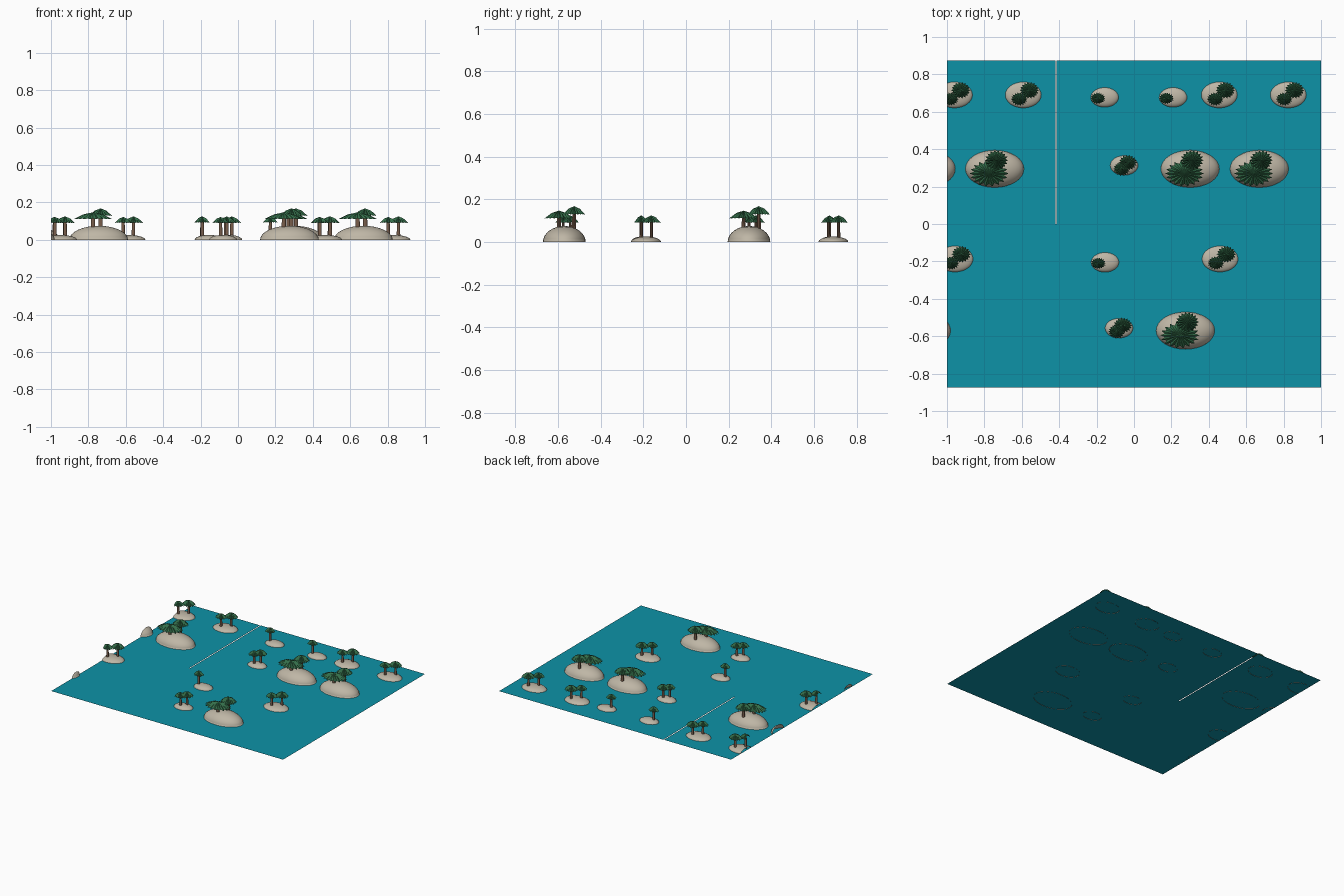
import bpy, bmesh, math
from mathutils import Matrix, Vector

if "Cube" in bpy.data.objects:
    bpy.data.objects.remove(bpy.data.objects["Cube"])


def material(name, rgb):
    m = bpy.data.materials.new(name)
    m.diffuse_color = (*rgb, 1)
    m.use_nodes = True
    m.node_tree.nodes["Principled BSDF"].inputs["Base Color"].default_value = m.diffuse_color
    return m


WATER = material("water", (0.004, 0.29, 0.39))
SAND = material("sand", (0.52, 0.47, 0.38))
BARK = material("bark", (0.19, 0.11, 0.07))
LEAF = material("leaf", (0.035, 0.16, 0.07))


def finish(bm, name, mat, smooth=False):
    # trim everything at the left edge of the sea
    geom = bm.verts[:] + bm.edges[:] + bm.faces[:]
    bmesh.ops.bisect_plane(bm, geom=geom, plane_co=(-1, 0, 0),
                           plane_no=(-1, 0, 0), clear_outer=True)
    if bm.faces:
        me = bpy.data.meshes.new(name)
        bm.to_mesh(me)
        me.materials.append(mat)
        for p in me.polygons:
            p.use_smooth = smooth
        bpy.context.collection.objects.link(bpy.data.objects.new(name, me))
    bm.free()


def sheet(name, x0, x1, y0, y1):
    bm = bmesh.new()
    bm.faces.new([bm.verts.new((x, y, 0.002)) for x, y in
                  ((x0, y0), (x1, y0), (x1, y1), (x0, y1))])
    finish(bm, name, WATER)


def dome(cx, cy, rx, ry, h):
    bm = bmesh.new()
    bmesh.ops.create_uvsphere(bm, u_segments=32, v_segments=16, radius=1)
    bmesh.ops.bisect_plane(bm, geom=bm.verts[:] + bm.edges[:] + bm.faces[:],
                           plane_co=(0, 0, 0), plane_no=(0, 0, -1), clear_outer=True)
    bmesh.ops.scale(bm, vec=(rx, ry, h), verts=bm.verts)
    bmesh.ops.translate(bm, vec=(cx, cy, 0), verts=bm.verts)
    finish(bm, "island", SAND, True)


def palm(cx, cy, rx, ry, rim, apex, base, thick):
    # trunk, tapering upward
    bm = bmesh.new()
    top = rim + 0.6 * (apex - rim)
    bmesh.ops.create_cone(bm, cap_ends=True, segments=10, radius1=thick,
                          radius2=thick * 0.8, depth=top - base)
    bmesh.ops.scale(bm, vec=(1.3, 1, 1), verts=bm.verts)
    bmesh.ops.translate(bm, vec=(cx, cy, (top + base) / 2), verts=bm.verts)
    finish(bm, "palm_trunk", BARK)
    # crown of folded leaves: ridge runs to each tip, valleys between
    bm = bmesh.new()
    n = 18
    hub = bm.verts.new((cx, cy, apex))
    h = apex - rim

    def ring(k, r, z):
        a = math.pi * k / n
        return bm.verts.new((cx + rx * r * math.cos(a), cy + ry * r * math.sin(a), z))

    mid = [ring(k, 0.5, rim + h * (0.7 if k % 2 == 0 else 0.5)) for k in range(2 * n)]
    end = [ring(k, 1.0 if k % 2 == 0 else 0.78, rim + h * (0.0 if k % 2 == 0 else 0.1))
           for k in range(2 * n)]
    for k in range(2 * n):
        j = (k + 1) % (2 * n)
        bm.faces.new((hub, mid[k], mid[j]))
        bm.faces.new((mid[k], end[k], end[j]))
        bm.faces.new((mid[k], end[j], mid[j]))
    finish(bm, "palm_crown", LEAF)


# island kinds: dome size, then palms (dx, dy, rx, ry, rim, apex, base, thickness)
KINDS = {
    "large": ((0.157, 0.10, 0.075), [
        (-0.03, -0.025, 0.105, 0.07, 0.110, 0.147, 0.05, 0.010),
        (0.01, 0.046, 0.062, 0.054, 0.128, 0.168, 0.05, 0.010)]),
    "medium": ((0.097, 0.07, 0.026), [
        (-0.022, -0.022, 0.045, 0.036, 0.090, 0.122, 0.01, 0.008),
        (0.033, 0.025, 0.052, 0.045, 0.090, 0.125, 0.01, 0.008)]),
    "small": ((0.075, 0.053, 0.026), [
        (-0.036, -0.005, 0.040, 0.031, 0.092, 0.125, 0.01, 0.008)]),
    "grove": ((0.075, 0.053, 0.026), [
        (-0.013, -0.018, 0.045, 0.038, 0.090, 0.122, 0.01, 0.008),
        (0.02, 0.015, 0.050, 0.042, 0.090, 0.125, 0.01, 0.008)]),
}
SPOTS = {
    "large": [(-1.112, 0.295), (-0.745, 0.295), (0.30, 0.295), (0.67, 0.295),
              (-1.137, -0.57), (0.275, -0.57)],
    "medium": [(-0.96, 0.69), (-0.592, 0.69), (0.456, 0.69), (0.825, 0.69),
               (-0.957, -0.187), (0.46, -0.187)],
    "small": [(-0.157, 0.677), (0.209, 0.677), (-0.155, -0.205)],
    "grove": [(-0.053, 0.313), (-0.08, -0.557)],
}

# sea surface with the narrow gap running to the back edge
GAP = -0.418
sheet("sea_front", -1, 1, -0.873, 0)
sheet("sea_back_left", -1, GAP - 0.003, 0, 0.873)
sheet("sea_back_right", GAP + 0.003, 1, 0, 0.875)

for kind, spots in SPOTS.items():
    size, palms = KINDS[kind]
    for x, y in spots:
        dome(x, y, *size)
        for dx, dy, *rest in palms:
            palm(x + dx, y + dy, *rest)
